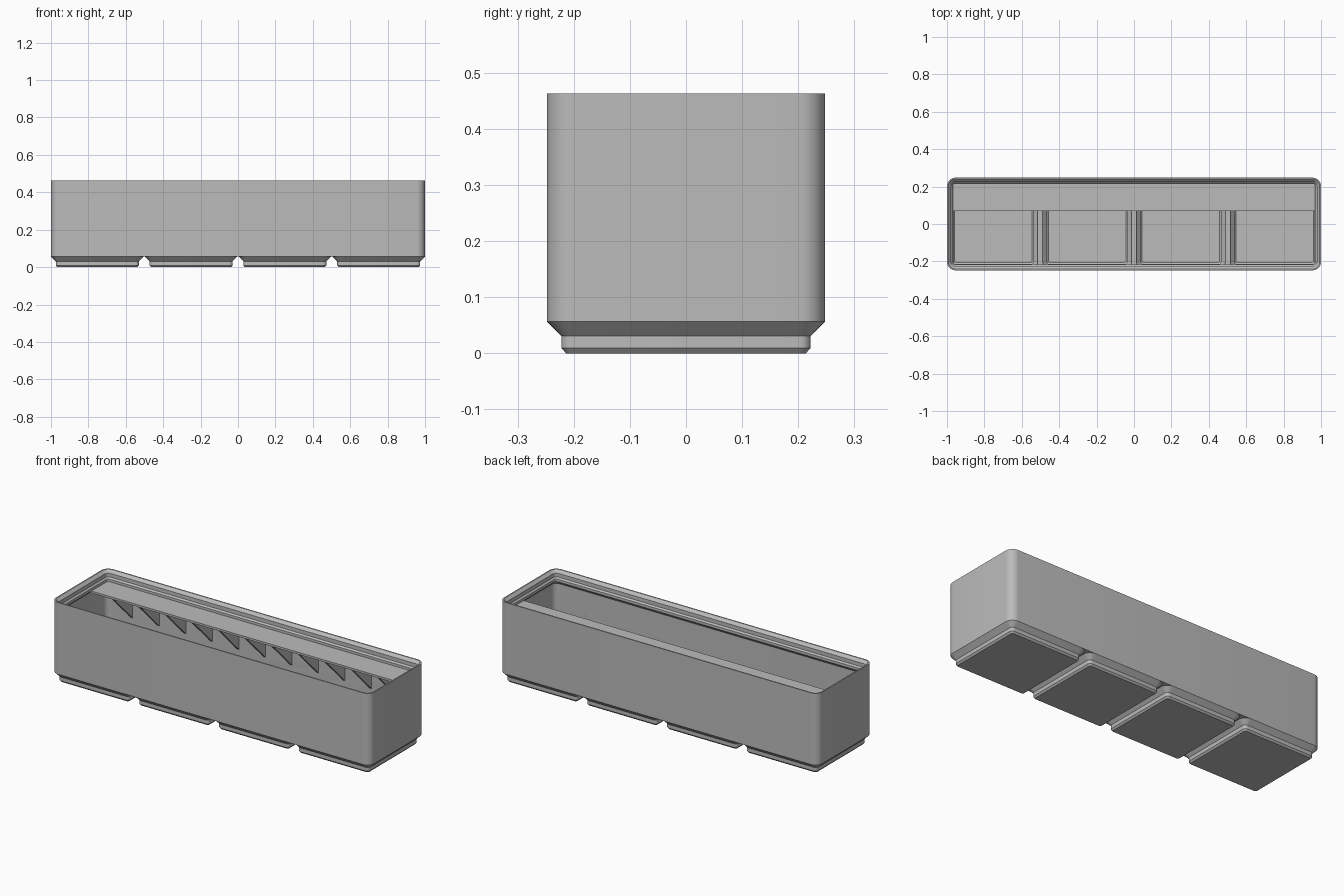
import bpy, bmesh, math

if "Cube" in bpy.data.objects:
    bpy.data.objects.remove(bpy.data.objects["Cube"], do_unlink=True)

# Overall sizes
HALF_X, HALF_Y, HEIGHT = 1.0, 0.2478, 0.463
CORNER = 0.0448
PITCH = 0.5015
WALL = 0.0113
BODY_Z = 0.0567

grey = bpy.data.materials.new("plain grey")
grey.use_nodes = True
grey.diffuse_color = (0.5, 0.5, 0.5, 1)
grey.node_tree.nodes["Principled BSDF"].inputs["Base Color"].default_value = (0.5, 0.5, 0.5, 1)


def finish(name, bm, x=0):
    bmesh.ops.recalc_face_normals(bm, faces=bm.faces)
    mesh = bpy.data.meshes.new(name)
    bm.to_mesh(mesh)
    bm.free()
    mesh.materials.append(grey)
    ob = bpy.data.objects.new(name, mesh)
    ob.location.x = x
    bpy.context.collection.objects.link(ob)
    return ob


def rounded_loft(name, half_x, half_y, levels, x=0, steps=8):
    """Closed solid through rounded rectangles; levels are (z, inset)."""
    bm = bmesh.new()
    rings = []
    for z, inset in levels:
        r = max(CORNER - inset, 0.0096)
        cx, cy = half_x - inset - r, half_y - inset - r
        ring = []
        for quarter, (sx, sy) in enumerate([(1, 1), (-1, 1), (-1, -1), (1, -1)]):
            for i in range(steps + 1):
                a = math.pi / 2 * (quarter + i / steps)
                ring.append(bm.verts.new((sx * cx + r * math.cos(a), sy * cy + r * math.sin(a), z)))
        rings.append(ring)
    n = len(rings[0])
    for low, high in zip(rings, rings[1:]):
        for i in range(n):
            j = (i + 1) % n
            bm.faces.new((low[i], low[j], high[j], high[i]))
    bm.faces.new(rings[0])
    bm.faces.new(rings[-1])
    return finish(name, bm, x)


def prism(name, profile, width, x=0):
    """Extrude a (y, z) profile along x."""
    bm = bmesh.new()
    face = bm.faces.new([bm.verts.new((-width / 2, y, z)) for y, z in profile])
    out = bmesh.ops.extrude_face_region(bm, geom=[face])
    moved = [v for v in out["geom"] if isinstance(v, bmesh.types.BMVert)]
    bmesh.ops.translate(bm, verts=moved, vec=(width, 0, 0))
    return finish(name, bm, x)


def cut(ob, cutter):
    mod = ob.modifiers.new("cut", "BOOLEAN")
    mod.operation = "DIFFERENCE"
    mod.solver = "EXACT"
    mod.object = cutter
    bpy.context.view_layer.objects.active = ob
    bpy.ops.object.modifier_apply(modifier=mod.name)


def smooth(ob):
    bpy.ops.object.select_all(action="DESELECT")
    ob.select_set(True)
    bpy.context.view_layer.objects.active = ob
    bpy.ops.object.shade_smooth_by_angle(angle=math.radians(25))


# Outer body, hollowed by a cavity that carries the stepped stacking lip
body = rounded_loft("bin_body", HALF_X, HALF_Y, [(BODY_Z, 0), (HEIGHT, 0)])
lip_levels = [(0.066, WALL), (0.384, WALL), (0.4036, 0.031), (0.4179, 0.031),
              (0.4263, 0.0227), (0.4477, 0.0227), (0.463, 0.0072), (0.469, 0.0012)]
main_cavity = rounded_loft("main_cavity", HALF_X, HALF_Y, lip_levels)
cut(body, main_cavity)
bpy.data.objects.remove(main_cavity, do_unlink=True)

# Four stepped feet, each with its own hollow opening into the body
foot_levels = [(0, 0.0341), (0.0096, 0.0257), (0.031, 0.0257), (BODY_Z, 0)]
hollow_levels = [(0.012, 0.041), (0.019, 0.0341), (0.035, 0.0341), (0.0585, 0.0106), (0.0665, 0.0106)]
for i in range(4):
    x = (i - 1.5) * PITCH
    foot = rounded_loft(f"foot_{i + 1}", HALF_Y, HALF_Y, foot_levels, x)
    hollow = rounded_loft("foot_hollow", HALF_Y, HALF_Y, hollow_levels, x)
    bpy.context.view_layer.update()
    cut(foot, hollow)
    cut(body, hollow)
    bpy.data.objects.remove(hollow, do_unlink=True)
    smooth(foot)
smooth(body)

# Label shelf along the back wall
FRONT, BACK, TOP, UNDER = 0.07, 0.237, 0.4036, 0.392
prism("label_shelf", [(FRONT, TOP), (BACK, TOP), (BACK, UNDER), (FRONT, UNDER)], 1.96)

# Triangular ribs under the shelf
for k in range(1, 12):
    prism(f"shelf_rib_{k}", [(FRONT, UNDER), (BACK, UNDER), (BACK, 0.225)], 0.014, -1 + k / 6)
